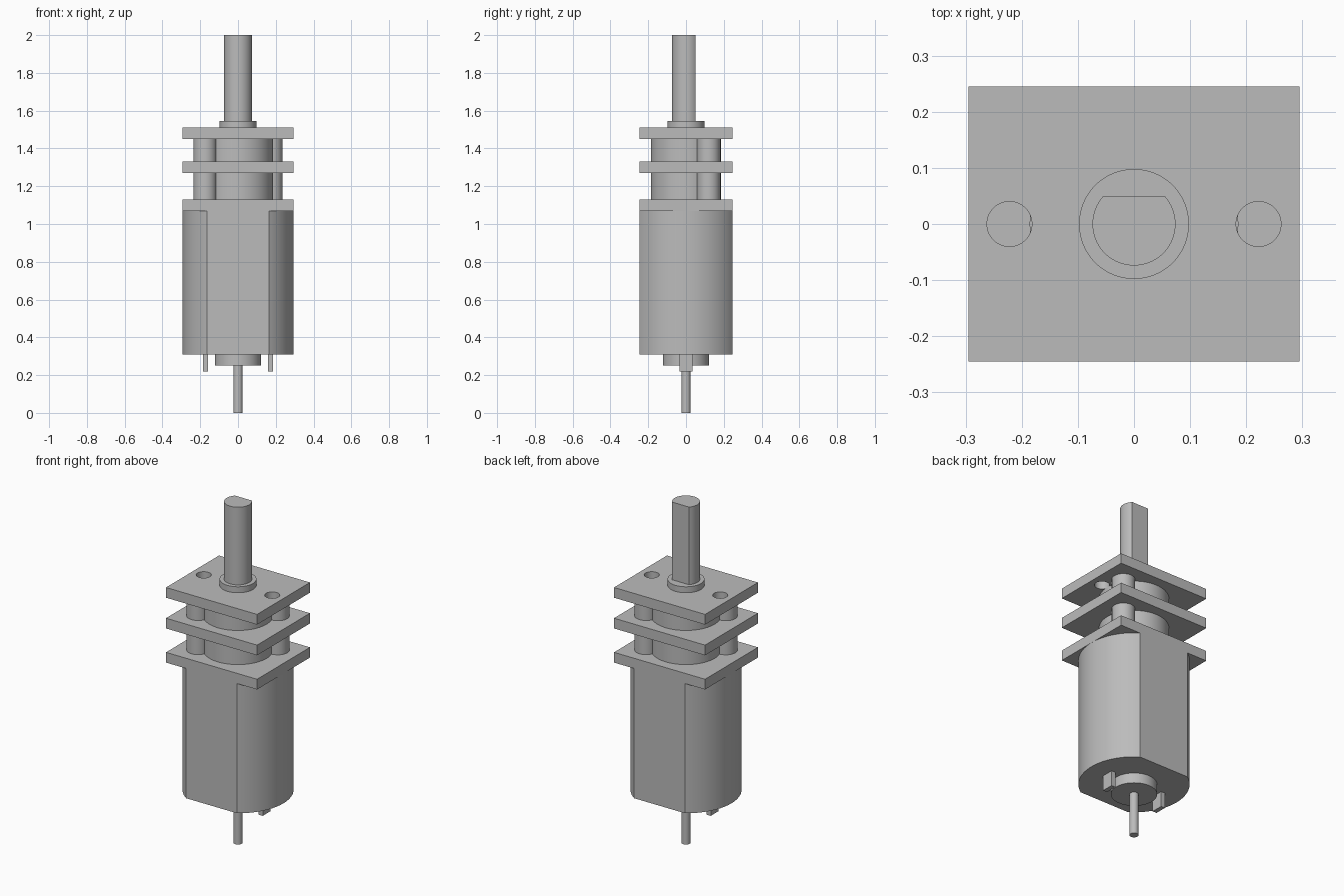
import bpy, bmesh
from math import pi, sin, cos, asin, radians

cube = bpy.data.objects.get("Cube")
if cube:
    bpy.data.objects.remove(cube, do_unlink=True)

grey = bpy.data.materials.new("grey metal")
grey.use_nodes = True
grey.diffuse_color = (0.5, 0.5, 0.5, 1)
grey.node_tree.nodes["Principled BSDF"].inputs["Base Color"].default_value = (0.5, 0.5, 0.5, 1)


def arc(r, start, end, steps=40):
    return [(r * cos(start + (end - start) * i / steps),
             r * sin(start + (end - start) * i / steps)) for i in range(steps + 1)]


def circle(r, x=0, y=0, steps=64):
    return [(x + px, y + py) for px, py in arc(r, 0, 2 * pi, steps)[:-1]]


def rectangle(hx, hy, x=0):
    return [(x - hx, -hy), (x + hx, -hy), (x + hx, hy), (x - hx, hy)]


def prism(name, z0, z1, *loops):
    """Extrude an outline (and optional hole outlines) from z0 to z1."""
    bm = bmesh.new()
    edges = []
    for loop in loops:
        vs = [bm.verts.new((x, y, z0)) for x, y in loop]
        edges += [bm.edges.new((vs[i - 1], vs[i])) for i in range(len(vs))]
    if len(loops) == 1:
        bm.faces.new(vs)
    else:
        bmesh.ops.triangle_fill(bm, use_beauty=True, use_dissolve=False, edges=edges)
    out = bmesh.ops.extrude_face_region(bm, geom=bm.faces[:], use_keep_orig=True)
    top = [g for g in out["geom"] if isinstance(g, bmesh.types.BMVert)]
    bmesh.ops.translate(bm, verts=top, vec=(0, 0, z1 - z0))
    bmesh.ops.recalc_face_normals(bm, faces=bm.faces[:])
    for f in bm.faces:
        f.smooth = True
    mesh = bpy.data.meshes.new(name)
    bm.to_mesh(mesh)
    bm.free()
    mesh.set_sharp_from_angle(angle=radians(30))
    mesh.materials.append(grey)
    obj = bpy.data.objects.new(name, mesh)
    bpy.context.collection.objects.link(obj)
    return obj


HX, HY = 0.295, 0.245

# Motor can: a cylinder with two flats
a = asin(HY / HX)
prism("motor_can", 0.31, 1.07, arc(HX, -a, a) + arc(HX, pi - a, pi + a))

# Rear boss, rear shaft and solder terminals
prism("rear_boss", 0.25, 0.31, circle(0.123))
prism("rear_shaft", 0, 0.25, circle(0.024))
for side, x in (("left", 0.172), ("right", -0.172)):
    prism("terminal_" + side, 0.22, 0.31, rectangle(0.013, 0.035, x))

# Gearbox plates, the top one with mounting holes
plate = rectangle(HX, HY)
prism("lower_plate", 1.07, 1.13, plate)
prism("middle_plate", 1.27, 1.33, plate)
prism("top_plate", 1.45, 1.51, plate, circle(0.04, 0.222), circle(0.04, -0.222))

# Gear drums and spacer posts between the plates
for level, z0, z1 in (("lower", 1.13, 1.27), ("upper", 1.33, 1.45)):
    prism(level + "_gear_drum", z0, z1, circle(0.186))
    for side, s in (("left", 1), ("right", -1)):
        prism(f"{level}_post_{side}", z0, z1, circle(0.062, s * 0.174, s * 0.12))

# Output bearing and D-shaped shaft
prism("output_bearing", 1.51, 1.545, circle(0.098))
d = asin(0.05 / 0.074)
prism("output_shaft", 1.545, 2, arc(0.074, pi - d, 2 * pi + d, 56))
